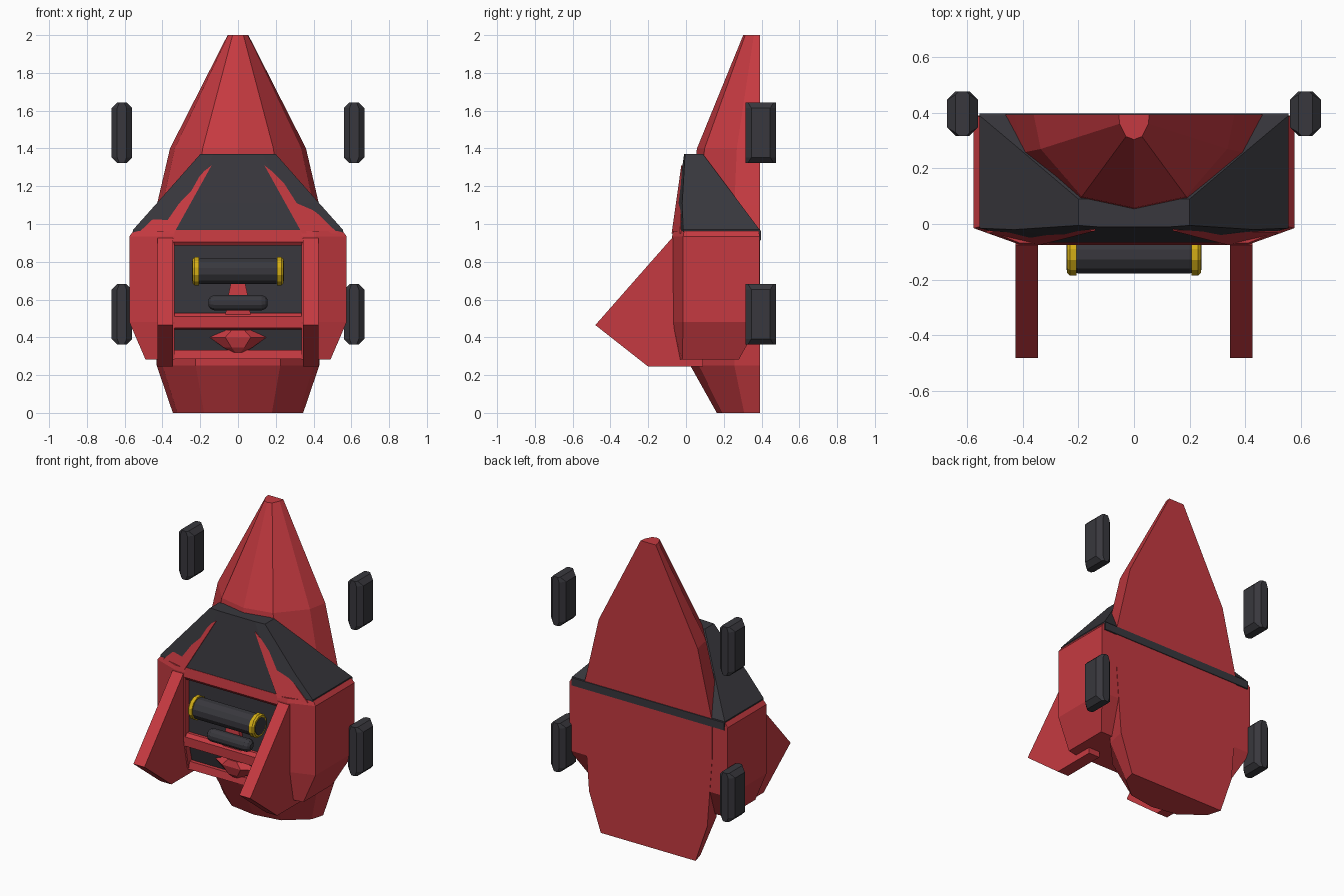
import bpy, bmesh, math

if "Cube" in bpy.data.objects:
    bpy.data.objects.remove(bpy.data.objects["Cube"], do_unlink=True)


def material(name, rgb):
    m = bpy.data.materials.new(name)
    m.use_nodes = True
    m.diffuse_color = (*rgb, 1)
    m.node_tree.nodes["Principled BSDF"].inputs["Base Color"].default_value = (*rgb, 1)
    return m


RED = material("hull red", (0.56, 0.042, 0.052))
DARK = material("charcoal", (0.04, 0.039, 0.047))
YELLOW = material("band yellow", (0.65, 0.42, 0.008))


def loft(name, rings, mat):
    """Skin closed rings of equal length and cap both ends."""
    bm = bmesh.new()
    loops = [[bm.verts.new(p) for p in ring] for ring in rings]
    n = len(loops[0])
    for a, b in zip(loops, loops[1:]):
        for i in range(n):
            j = (i + 1) % n
            bm.faces.new((a[i], a[j], b[j], b[i]))
    bm.faces.new(loops[0])
    bm.faces.new(loops[-1])
    bmesh.ops.recalc_face_normals(bm, faces=bm.faces)
    me = bpy.data.meshes.new(name)
    bm.to_mesh(me)
    bm.free()
    me.materials.append(mat)
    ob = bpy.data.objects.new(name, me)
    bpy.context.collection.objects.link(ob)
    return ob


def mirrored(half):
    """Complete an (x, y) half section across the centre plane."""
    return half + [(-x, y) for x, y in reversed(half) if x > 0]


def prism(name, profile, x0, x1, mat):
    return loft(name, [[(x, y, z) for y, z in profile] for x in (x0, x1)], mat)


def lathe_x(name, profile, y, z, mat, sides=12):
    """Turn (x, radius) points about a line running along x."""
    angles = [2 * math.pi * (i + 0.5) / sides for i in range(sides)]
    return loft(name, [[(x, y + r * math.cos(a), z + r * math.sin(a)) for a in angles]
                       for x, r in profile], mat)


# Faceted pointed hull with a flat back: height, half width, depth
BACK = 0.393
hull = []
for z, w, d in [(0, 0.345, 0.23), (0.25, 0.43, 0.37), (0.7, 0.465, 0.38),
                (0.95, 0.465, 0.38), (1.1, 0.43, 0.37), (1.4, 0.36, 0.335), (2, 0.055, 0.09)]:
    half = [(w, BACK), (w * 0.93, BACK - 0.37 * d), (w * 0.52, BACK - 0.88 * d), (0, BACK - d)]
    hull.append([(x, y, z) for x, y in mirrored(half)])
loft("hull", hull, RED)

# Dark cowl over the shoulders: height, half width, back, side front, inner x, inner front
cowl = []
for z, w, yb, ys, xi, yf in [(0.93, 0.555, 0.39, -0.01, 0.34, -0.06),
                             (0.97, 0.555, 0.39, -0.015, 0.34, -0.066),
                             (1.11, 0.43, 0.285, -0.02, 0.265, -0.047),
                             (1.37, 0.2, 0.09, -0.005, 0.13, -0.01)]:
    cowl.append([(x, y, z) for x, y in mirrored([(w, yb), (w, ys), (xi, yf)])])
loft("cowl", cowl, DARK)
prism("cowl_back_band", [(0.385, 0.91), (0.396, 0.915), (0.396, 0.965), (0.385, 0.97)],
      -0.555, 0.555, DARK)

# Recessed front bay and the red bars that frame it
prism("front_bay", [(-0.03, 0.93), (-0.03, 0.45), (0, 0.33), (0.38, 0.33), (0.38, 0.93)],
      -0.345, 0.345, DARK)
prism("top_bar", [(-0.068, 0.967), (-0.076, 0.905), (-0.06, 0.885), (0, 0.885), (0, 0.967)],
      -0.345, 0.345, RED)
prism("middle_bar", [(-0.05, 0.53), (-0.07, 0.51), (-0.07, 0.45), (-0.02, 0.44), (0, 0.53)],
      -0.345, 0.345, RED)
prism("bottom_bar", [(-0.025, 0.333), (-0.035, 0.285), (0.28, 0.285), (0.28, 0.333)],
      -0.345, 0.345, RED)

for side, s in (("left", 1), ("right", -1)):
    # Side armour with a chamfered front: height, half width, back, side front, front
    armour = []
    for z, w, yb, ys, yf in [(0.283, 0.49, 0.28, -0.02, -0.033), (0.48, 0.575, 0.39, -0.015, -0.072),
                             (0.935, 0.575, 0.39, -0.015, -0.074), (0.962, 0.555, 0.385, -0.01, -0.068)]:
        ring = [(0.335, yb), (w, yb), (w, ys), (0.41, yf), (0.335, yf)]
        armour.append([(s * x, y, z) for x, y in ring])
    loft(side + "_armour", armour, RED)

    # Projecting front fin
    prism(side + "_fin", [(-0.075, 0.925), (-0.48, 0.465), (-0.2, 0.245), (0.09, 0.245), (0.09, 0.925)],
          s * 0.345, s * 0.425, RED)

    # Red brace running up the cowl
    outline = [(0.53, -0.032, 0.95), (0.34, -0.076, 0.95), (0.14, -0.025, 1.31), (0.23, -0.02, 1.24)]
    loft(side + "_brace", [[(s * x, y, z) for x, y, z in outline],
                           [(s * x, y + 0.04, z) for x, y, z in outline]], RED)

    # Chamfered wheel blocks
    for place, zc in (("lower", 0.522), ("upper", 1.483)):
        rings = []
        for z, c in [(-0.16, 0.03), (-0.13, 0), (0.13, 0), (0.16, 0.03)]:
            hx, hy, k = 0.055 - c, 0.08, 0.03 if c == 0 else 0.012
            pts = [(hx, hy - k), (hx - k, hy), (k - hx, hy), (-hx, hy - k),
                   (-hx, k - hy), (k - hx, -hy), (hx - k, -hy), (hx, k - hy)]
            rings.append([(s * 0.615 + x, 0.396 + y, zc + z) for x, y in pts])
        loft(f"{side}_{place}_wheel", rings, DARK)

    # Yellow end band of the canister
    lathe_x(side + "_canister_band", [(s * 0.207, 0.077), (s * 0.23, 0.077), (s * 0.24, 0.068)],
            -0.11, 0.75, YELLOW)

# Canister and handle across the bay
lathe_x("canister", [(-0.243, 0.05), (-0.242, 0.056), (-0.2, 0.07),
                     (0.2, 0.07), (0.242, 0.056), (0.243, 0.05)], -0.11, 0.75, DARK)
lathe_x("handle", [(-0.157, 0.018), (-0.145, 0.034), (-0.125, 0.042),
                   (0.125, 0.042), (0.145, 0.034), (0.157, 0.018)], -0.08, 0.583, DARK)

# Red bracket behind the handle
bracket = []
for z, w, yf in [(0.5, 0.07, -0.06), (0.62, 0.052, -0.06), (0.7, 0.035, -0.05)]:
    bracket.append([(w, 0, z), (w, yf, z), (-w, yf, z), (-w, 0, z)])
loft("handle_bracket", bracket, RED)

# Faceted chin below the middle bar
chin = []
for z, w, yf in [(0.32, 0.03, -0.035), (0.345, 0.075, -0.055), (0.4, 0.15, -0.07), (0.44, 0.07, -0.06)]:
    half = [(w, 0.02), (w, -0.02), (w * 0.45, yf)]
    chin.append([(x, y, z) for x, y in mirrored(half)])
loft("chin", chin, RED)
